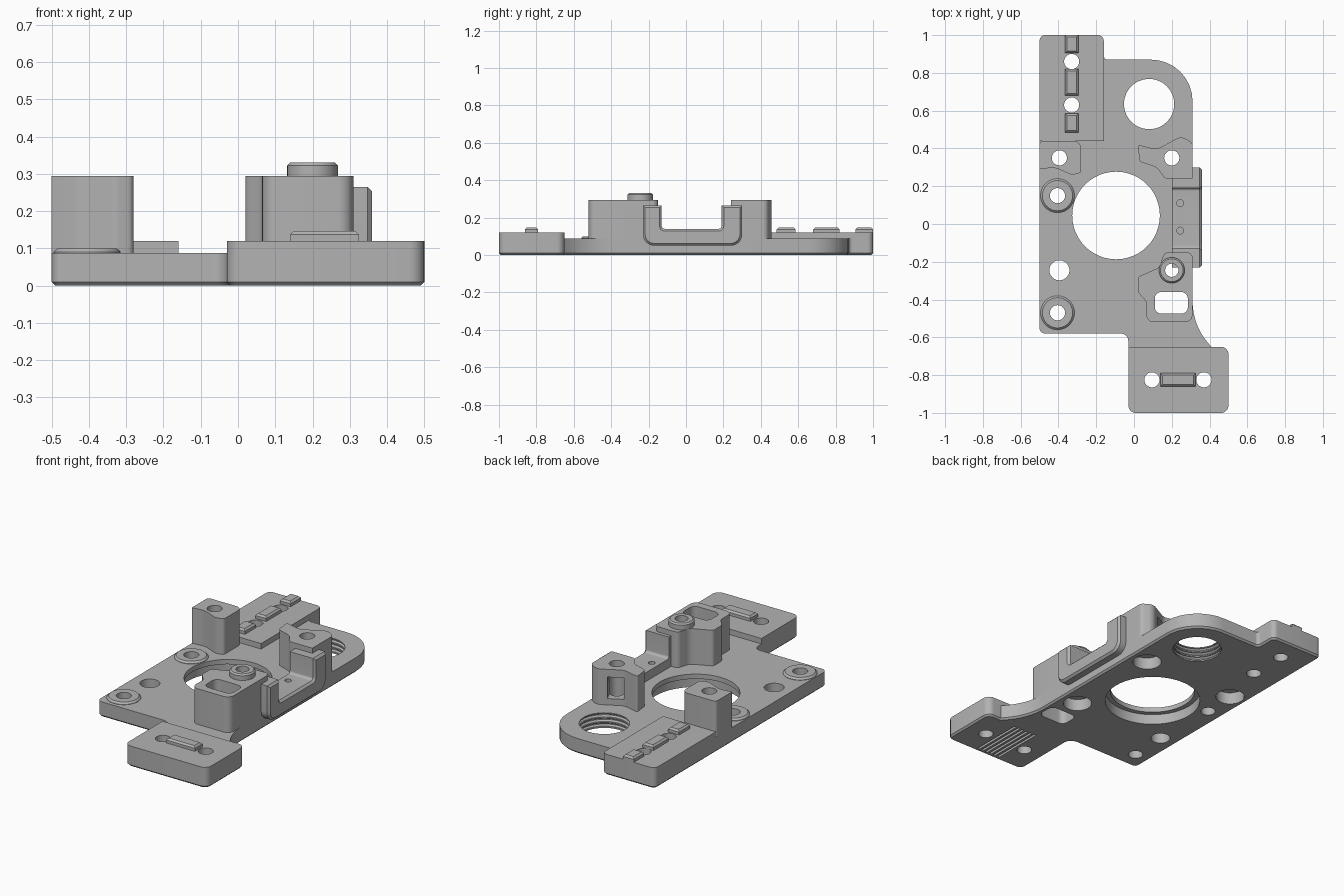
import bpy, bmesh, math
from mathutils import Vector, Matrix

start = bpy.data.objects.get("Cube")
if start:
    bpy.data.objects.remove(start, do_unlink=True)

grey = bpy.data.materials.new("plain grey")
grey.use_nodes = True
tone = (0.45, 0.45, 0.45, 1)
grey.diffuse_color = tone
grey.node_tree.nodes["Principled BSDF"].inputs["Base Color"].default_value = tone

PLATE, STEP, POST = 0.088, 0.12, 0.295


def rounded(corners, steps=8):
    """Outline from (x, y, radius) corners."""
    out = []
    count = len(corners)
    for i, (x, y, r) in enumerate(corners):
        p = Vector((x, y))
        if not r:
            out.append(p)
            continue
        a = (Vector(corners[i - 1][:2]) - p).normalized()
        b = (Vector(corners[(i + 1) % count][:2]) - p).normalized()
        half = math.acos(max(-1, min(1, a.dot(b)))) / 2
        centre = p + (a + b).normalized() * r / math.sin(half)
        reach = r / math.tan(half)
        va, vb = p + a * reach - centre, p + b * reach - centre
        first = math.atan2(va.y, va.x)
        sweep = math.atan2(va.x * vb.y - va.y * vb.x, va.dot(vb))
        for k in range(steps + 1):
            t = first + sweep * k / steps
            out.append(centre + r * Vector((math.cos(t), math.sin(t))))
    return out


def circle(x, y, r, n=48):
    return [Vector((x + r * math.cos(math.tau * k / n), y + r * math.sin(math.tau * k / n)))
            for k in range(n)]


def box(x0, x1, y0, y1, r=0):
    return rounded([(x0, y0, r), (x1, y0, r), (x1, y1, r), (x0, y1, r)])


def prism(name, outline, z0, z1, bottom=0, top=0, matrix=None):
    """Extruded outline with optional chamfered rims."""
    bm = bmesh.new()
    face = bm.faces.new([bm.verts.new((p.x, p.y, z0)) for p in outline])
    moved = bmesh.ops.extrude_face_region(bm, geom=[face])["geom"]
    for v in moved:
        if isinstance(v, bmesh.types.BMVert):
            v.co.z = z1
    for level, size in ((z0, bottom), (z1, top)):
        if size:
            rim = [e for e in bm.edges if all(abs(v.co.z - level) < 1e-5 for v in e.verts)]
            bmesh.ops.bevel(bm, geom=rim, offset=size, segments=1, affect='EDGES')
    if matrix:
        bm.transform(matrix)
    bmesh.ops.recalc_face_normals(bm, faces=bm.faces)
    mesh = bpy.data.meshes.new(name)
    bm.to_mesh(mesh)
    bm.free()
    mesh.materials.append(grey)
    obj = bpy.data.objects.new(name, mesh)
    bpy.context.collection.objects.link(obj)
    return obj


def select(obj):
    bpy.ops.object.select_all(action='DESELECT')
    obj.select_set(True)
    bpy.context.view_layer.objects.active = obj


def cut(obj, cutters):
    select(obj)
    for c in cutters:
        c.hide_render = True
        mod = obj.modifiers.new("cut", 'BOOLEAN')
        mod.operation, mod.solver, mod.object = 'DIFFERENCE', 'EXACT', c
        bpy.ops.object.modifier_apply(modifier=mod.name)


def hole(x, y, r, z0=-0.1, z1=0.5):
    return prism("hole_cutter", circle(x, y, r), z0, z1)


parts, cutters = [], []


def part(*args, **kw):
    parts.append(prism(*args, **kw))
    return parts[-1]


# Base plate with stepped and rounded outline
plate = part("base_plate", rounded([
    (-0.5, -0.58, 0.03), (-0.03, -0.58, 0.04), (-0.03, -1, 0.04), (0.5, -1, 0.04),
    (0.5, -0.65, 0.04), (0.41, -0.65, 0), (0.31, -0.54, 0.34), (0.31, 0.87, 0.22),
    (-0.16, 0.87, 0.02), (-0.16, 1, 0.03), (-0.5, 1, 0.03)]), 0, PLATE, bottom=0.01)

# Raised pads at both ends
pad = part("front_pad", rounded([
    (-0.03, -1, 0.04), (0.5, -1, 0.04), (0.5, -0.65, 0.04), (-0.03, -0.65, 0)]), PLATE, STEP)
strip = part("back_strip", rounded([
    (-0.5, 0.44, 0), (-0.16, 0.44, 0), (-0.16, 1, 0.03), (-0.5, 1, 0.03)]), PLATE, STEP)

# Locating ridges on the pads
for name, x0, x1, y0, y1 in (("front_ridge", 0.14, 0.325, -0.86, -0.79),
                             ("strip_ridge_a", -0.365, -0.295, 0.485, 0.585),
                             ("strip_ridge_b", -0.365, -0.295, 0.68, 0.82),
                             ("strip_ridge_c", -0.365, -0.295, 0.905, 1)):
    part(name, box(x0, x1, y0, y1), STEP, 0.147, top=0.01)

# Three tall posts
right_post = part("side_post", rounded([
    (-0.5, 0.29, 0), (-0.42, 0.3, 0.1), (-0.33, 0.26, 0.04), (-0.28, 0.27, 0.02),
    (-0.28, 0.44, 0.04), (-0.5, 0.44, 0.02)]), PLATE, POST)
back_post = part("back_post", rounded([
    (0.02, 0.42, 0.01), (0.03, 0.33, 0.02), (0.12, 0.3, 0.06), (0.165, 0.24, 0.02),
    (0.31, 0.24, 0), (0.31, 0.43, 0.03), (0.25, 0.465, 0.05), (0.12, 0.395, 0.06)]), PLATE, POST)
front_post = part("front_post", rounded([
    (0.065, -0.52, 0.04), (0.31, -0.52, 0.04), (0.31, -0.15, 0.03), (0.16, -0.15, 0.03),
    (0.135, -0.23, 0.05), (0.02, -0.28, 0.02), (0.02, -0.36, 0.04), (0.065, -0.41, 0.04)]),
    PLATE, POST)
post_boss = part("post_boss", circle(0.2, -0.245, 0.068), POST, 0.33, top=0.008)

# U-shaped side bracket, drawn in y and z and extruded along x
to_side = Matrix(((0, 0, 1, 0), (1, 0, 0, 0), (0, 1, 0, 0), (0, 0, 0, 1)))
bracket = part("side_bracket", rounded([
    (-0.23, 0.05, 0.06), (0.3, 0.05, 0.06), (0.3, 0.265, 0), (0.19, 0.265, 0),
    (0.19, 0.14, 0.015), (-0.13, 0.14, 0.015), (-0.13, 0.265, 0), (-0.23, 0.265, 0)]),
    0.2, 0.36, top=0.012, matrix=to_side)
cut(bracket, [hole(0.245, y, 0.018, 0.1) for y in (0.11, -0.035)])

# Low round bosses beside the large opening
bosses = [part("round_boss", circle(-0.405, y, 0.09), PLATE, 0.1, top=0.01)
          for y in (0.15, -0.47)]

# Screw holes shared by the plate and the parts above it
for y, boss in zip((0.15, -0.47), bosses):
    h = hole(-0.405, y, 0.04)
    cut(boss, [h])
    cutters.append(h)
for owner, x, y in ((strip, -0.33, 0.86), (strip, -0.33, 0.63),
                    (pad, 0.095, -0.825), (pad, 0.37, -0.825)):
    h = hole(x, y, 0.04)
    cut(owner, [h])
    cutters.append(h)
cutters.append(hole(-0.395, -0.245, 0.053))

# Post bores, widened from below
for owner, x, y, r in ((right_post, -0.395, 0.35, 0.04), (back_post, 0.2, 0.35, 0.04),
                       (front_post, 0.2, -0.245, 0.035)):
    bore = hole(x, y, r)
    cut(owner, [bore])
    if owner is front_post:
        cut(post_boss, [bore])
    cutters += [bore, hole(x, y, 0.078, z1=0.07)]
slot = prism("slot_cutter", box(0.11, 0.285, -0.475, -0.36, 0.035), -0.1, 0.5)
cut(front_post, [slot])
cutters.append(slot)

# Window in the rear of the back post
window = prism("window_cutter", rounded([
    (0.15, 0.33, 0), (0.23, 0.37, 0), (0.18, 0.48, 0), (0.1, 0.44, 0)]), 0.125, 0.25)
cut(back_post, [window])

# Large stepped opening and grooved round opening
cutters += [hole(-0.095, 0.045, 0.232), hole(-0.095, 0.045, 0.26, z1=0.06),
            hole(0.08, 0.635, 0.133)]
for k in range(3):
    z = 0.008 + 0.027 * k
    cutters.append(prism("groove_cutter", circle(0.08, 0.635, 0.147), z, z + 0.02,
                         bottom=0.008, top=0.008))

# Shallow parallel grooves under the front pad
for k in range(6):
    x = 0.15 + 0.028 * k
    cutters.append(prism("grip_cutter", box(x, x + 0.014, -0.98, -0.66), -0.1, 0.015))
cut(plate, cutters)

# Remove helpers, smooth the curved walls
for obj in [o for o in bpy.data.objects if o.name.split(".")[0].endswith("_cutter")]:
    bpy.data.objects.remove(obj, do_unlink=True)
for obj in parts:
    select(obj)
    bpy.ops.object.shade_smooth_by_angle(angle=math.radians(30))
